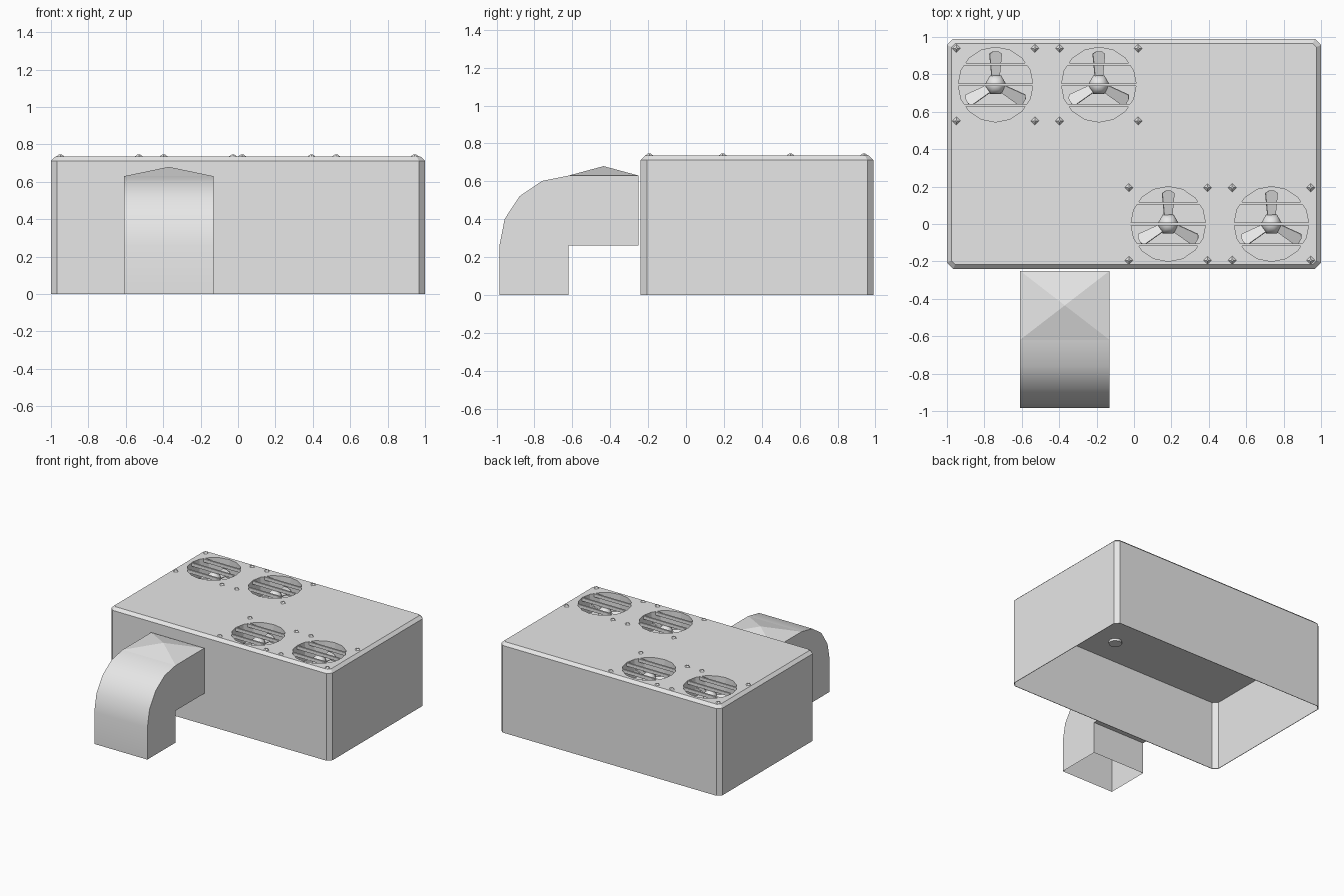
import bpy, bmesh, math
from mathutils import Matrix, Vector

if "Cube" in bpy.data.objects:
    bpy.data.objects.remove(bpy.data.objects["Cube"], do_unlink=True)

GREY = (0.8, 0.8, 0.8, 1)
metal = bpy.data.materials.new("light_grey_metal")
metal.use_nodes = True
metal.diffuse_color = GREY
metal.node_tree.nodes["Principled BSDF"].inputs["Base Color"].default_value = GREY


def finish(name, bm, recalc=True):
    if recalc:
        bmesh.ops.recalc_face_normals(bm, faces=bm.faces)
    mesh = bpy.data.meshes.new(name)
    bm.to_mesh(mesh)
    bm.free()
    mesh.materials.append(metal)
    obj = bpy.data.objects.new(name, mesh)
    bpy.context.collection.objects.link(obj)
    return obj


def outline(inset, cut):
    """Rectangle with chamfered corners, running round the cabinet."""
    hx, hy, cy = 1 - inset, 0.615 - inset, 0.375
    pts = []
    for sx, sy in ((1, 1), (-1, 1), (-1, -1), (1, -1)):
        pair = [(sx * hx, cy + sy * (hy - cut)), (sx * (hx - cut), cy + sy * hy)]
        pts += pair if sx * sy > 0 else pair[::-1]
    return pts


def loft(name, rings):
    """Closed solid through (outline, height) rings."""
    bm = bmesh.new()
    loops = [[bm.verts.new((x, y, z)) for x, y in pts] for pts, z in rings]
    for low, high in zip(loops, loops[1:]):
        for i in range(len(low)):
            j = (i + 1) % len(low)
            bm.faces.new((low[i], low[j], high[j], high[i]))
    bm.faces.new(loops[0][::-1])
    bm.faces.new(loops[-1])
    return finish(name, bm)


def cylinder(name, x, y, radius, z0, z1, sides, tip=None):
    bm = bmesh.new()
    bmesh.ops.create_cone(bm, cap_ends=True, segments=sides, radius1=radius,
                          radius2=radius if tip is None else tip, depth=z1 - z0,
                          matrix=Matrix.Translation((x, y, (z0 + z1) / 2)))
    return finish(name, bm)


TOP = 0.735
FANS = [(-0.74, 0.745), (-0.188, 0.745), (0.183, 0), (0.735, 0)]

# Cabinet: chamfered solid, hollowed from below, with round fan wells in the top
cabinet = loft("cabinet", [(outline(0, 0.033), 0), (outline(0, 0.033), 0.712),
                           (outline(0.024, 0.02), TOP)])
cutters = [loft("hollow_cutter", [(outline(0.004, 0.033), -0.1),
                                  (outline(0.004, 0.033), 0.57)])]
for x, y in FANS:
    cutters.append(cylinder("well_cutter", x, y, 0.2, 0.585, 0.9, 16))
for cutter in cutters:
    cutter.hide_render = True
    mod = cabinet.modifiers.new("cut", "BOOLEAN")
    mod.operation, mod.solver, mod.object = "DIFFERENCE", "EXACT", cutter
graph = bpy.context.evaluated_depsgraph_get()
cut_mesh = bpy.data.meshes.new_from_object(cabinet.evaluated_get(graph))
cabinet.modifiers.clear()
cabinet.data = cut_mesh
for cutter in cutters:
    bpy.data.objects.remove(cutter, do_unlink=True)


def fan_blades(x, y):
    bm = bmesh.new()
    plan = [(-0.022, 0.03), (0.022, 0.03), (0.036, 0.165), (0.015, 0.178),
            (-0.015, 0.178), (-0.036, 0.165)]
    for k in range(3):
        place = (Matrix.Translation((x, y, 0.65))
                 @ Matrix.Rotation(k * math.tau / 3, 4, "Z")
                 @ Matrix.Rotation(math.radians(25), 4, "Y"))
        low = [bm.verts.new(place @ Vector((px, py, -0.004))) for px, py in plan]
        high = [bm.verts.new(place @ Vector((px, py, 0.004))) for px, py in plan]
        bm.faces.new(low[::-1])
        bm.faces.new(high)
        for i in range(len(plan)):
            j = (i + 1) % len(plan)
            bm.faces.new((low[i], low[j], high[j], high[i]))
    finish("fan_blades", bm)


def guard_slats(x, y):
    bm = bmesh.new()
    for dy in (-0.11, 0, 0.11):
        half = math.sqrt(0.2 ** 2 - dy ** 2)
        bmesh.ops.create_cube(bm, size=1, matrix=Matrix.Translation((x, y + dy, TOP - 0.015))
                              @ Matrix.Diagonal((2 * half, 0.014, 0.026, 1)))
    finish("guard_slats", bm)


# Fans: hub, shaft, blades, guard slats and four corner screws each
for x, y in FANS:
    bm = bmesh.new()
    bmesh.ops.create_uvsphere(bm, u_segments=6, v_segments=6, radius=0.058,
                              matrix=Matrix.Translation((x, y, 0.65))
                              @ Matrix.Rotation(math.pi / 6, 4, "Z"))
    for face in bm.faces:
        face.smooth = True
    finish("fan_hub", bm)
    cylinder("fan_shaft", x, y, 0.05, 0.55, 0.65, 12)
    fan_blades(x, y)
    guard_slats(x, y)
    for sx in (-1, 1):
        for sy in (-1, 1):
            cylinder("screw", x + sx * 0.21, y + sy * 0.194, 0.025,
                     TOP - 0.002, TOP + 0.012, 4, tip=0.006)

# Elbow duct: quarter bend with an open foot and a peaked top
LEFT, RIGHT, BACK, KNEE, FRONT, THROAT, ROOF = -0.61, -0.13, -0.25, -0.62, -0.985, 0.26, 0.63
bend = [(KNEE - (KNEE - FRONT) * math.cos(a), THROAT + (ROOF - THROAT) * math.sin(a))
        for a in (i * math.pi / 8 for i in range(5))]
profile = [(FRONT, 0)] + bend + [(BACK, ROOF), (BACK, THROAT), (KNEE, THROAT), (KNEE, 0)]
bm = bmesh.new()
sides = [[bm.verts.new((x, y, z)) for y, z in profile] for x in (LEFT, RIGHT)]
bm.faces.new(sides[0])
bm.faces.new(sides[1][::-1])
for i in range(len(profile) - 1):
    a, b = sides[0][i], sides[0][i + 1]
    c, d = sides[1][i + 1], sides[1][i]
    if i == len(bend):
        peak = bm.verts.new(((LEFT + RIGHT) / 2, (KNEE + BACK) / 2, 0.68))
        for p, q in ((a, b), (b, c), (c, d), (d, a)):
            bm.faces.new((p, q, peak))
    else:
        face = bm.faces.new((a, b, c, d))
        face.smooth = i < len(bend)
finish("elbow_duct", bm)
